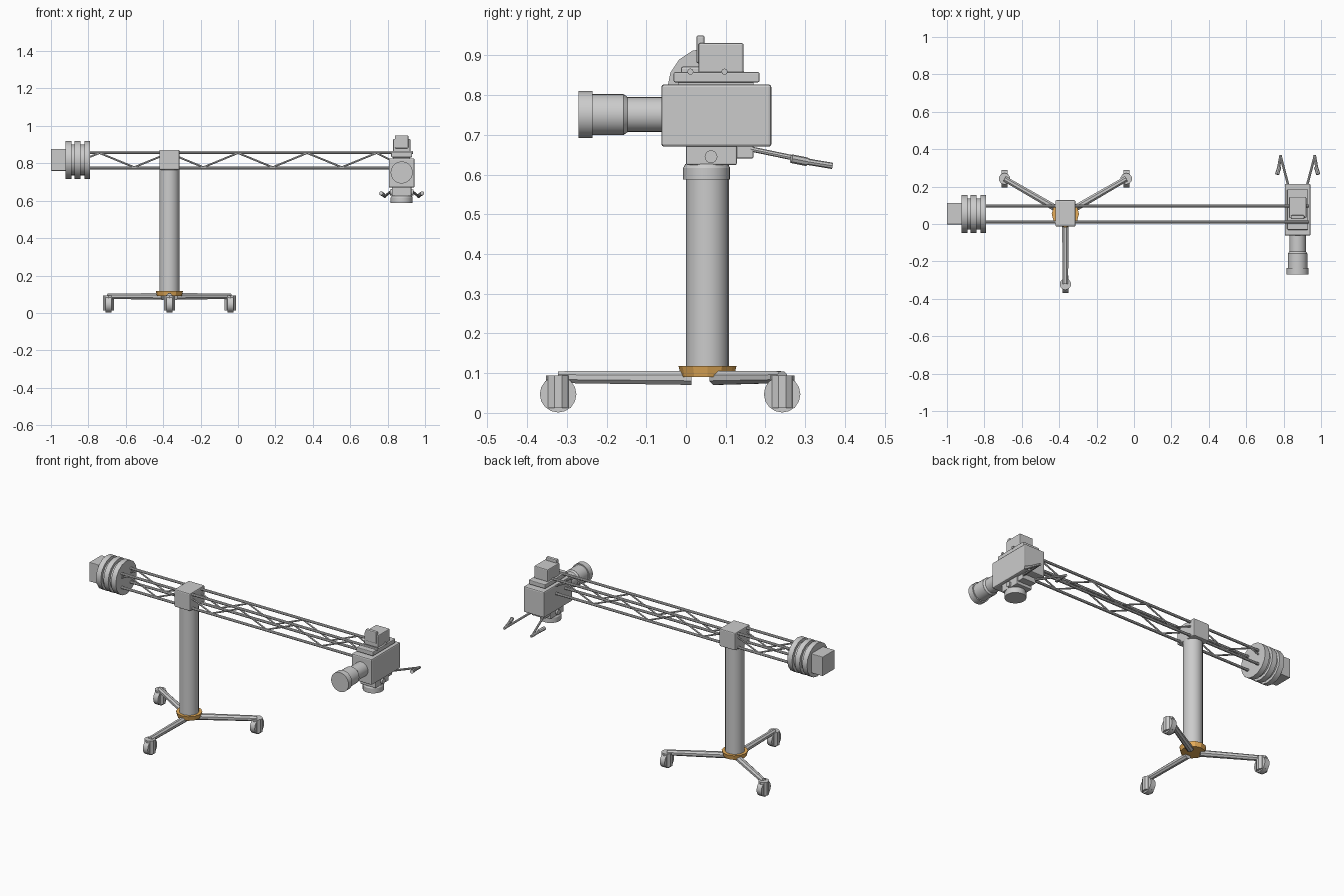
import bpy, math
from mathutils import Vector

if "Cube" in bpy.data.objects:
    bpy.data.objects.remove(bpy.data.objects["Cube"])

PX, PY = -0.367, 0.054      # pedestal axis
CX = 0.875                  # camera centre line


def box(name, x, y, z, bevel=0.0):
    """Box given by its (min, max) extents on each axis."""
    ext = (x, y, z)
    bpy.ops.mesh.primitive_cube_add(size=1, location=[(a + b) / 2 for a, b in ext])
    o = bpy.context.object
    o.name = name
    o.scale = [b - a for a, b in ext]
    bpy.ops.object.transform_apply(location=False, rotation=False, scale=True)
    if bevel:
        m = o.modifiers.new("bevel", 'BEVEL')
        m.width, m.segments = bevel, 2
    return o


def rod(name, a, b, r1, r2=None, sides=8, smooth=True, spin=0.0):
    """Cylinder or cone between two points."""
    a, b = Vector(a), Vector(b)
    d = b - a
    bpy.ops.mesh.primitive_cone_add(vertices=sides, radius1=r1, radius2=r1 if r2 is None else r2,
                                    depth=d.length, location=(a + b) / 2)
    o = bpy.context.object
    o.name = name
    q = d.to_track_quat('Z', 'Y')
    o.rotation_euler = q.to_euler()
    if spin:
        o.rotation_euler.rotate_axis('Z', spin)
    if smooth:
        bpy.ops.object.shade_smooth_by_angle(angle=math.radians(30))
    return o


# Pedestal: orange hub, column, pivot block
orange = bpy.data.materials.new("orange")
orange.diffuse_color = (0.8, 0.42, 0.1, 1)
orange.use_nodes = True
orange.node_tree.nodes["Principled BSDF"].inputs["Base Color"].default_value = orange.diffuse_color
hub = rod("base_hub", (PX, PY, 0.09), (PX, PY, 0.118), 0.066, 0.073, sides=12, smooth=False)
hub.data.materials.append(orange)
rod("column", (PX, PY, 0.11), (PX, PY, 0.78), 0.054, sides=20)
box("pivot_block", (PX - 0.054, PX + 0.054), (-0.013, 0.127), (0.765, 0.872), 0.006)

# Three legs with casters
for i, deg in enumerate((-90, 30, 150)):
    c, s = math.cos(math.radians(deg)), math.sin(math.radians(deg))
    tx, ty = PX + 0.376 * c, PY + 0.376 * s
    rod(f"leg_{i}", (PX + 0.04 * c, PY + 0.04 * s, 0.088), (tx, ty, 0.09),
        0.019, 0.016, smooth=False, spin=math.radians(22.5))
    rod(f"caster_housing_{i}", (tx, ty, 0.012), (tx, ty, 0.094), 0.031, sides=10, smooth=False)
    rod(f"caster_wheel_{i}", (tx - 0.016, ty, 0.047), (tx + 0.016, ty, 0.047), 0.046, sides=16)

# Truss boom: four rails with zigzag webs on both sides
ZB, ZT = 0.775, 0.859
for side, y in (("front", 0.011), ("back", 0.097)):
    for level, z in (("lower", ZB), ("upper", ZT)):
        rod(f"{side}_{level}_rail", (-0.82, y, z), (0.935, y, z), 0.008)
    pts = [(-0.74 + 0.185 * k, y, ZT - 0.004 if k % 2 == 0 else ZB + 0.004) for k in range(9)]
    pts = [(-0.83, y, 0.82)] + pts + [(0.85, y, 0.80)]
    for k in range(len(pts) - 1):
        rod(f"{side}_web_{k}", pts[k], pts[k + 1], 0.005, sides=6)

# Counterweight: end block, core and three discs
box("counterweight_block", (-1.0, -0.91), (-0.002, 0.113), (0.76, 0.877), 0.003)
rod("counterweight_core", (-0.915, PY, 0.818), (-0.80, PY, 0.818), 0.083, sides=16)
for i, x in enumerate((-0.907, -0.857, -0.806)):
    rod(f"counterweight_disc_{i}", (x - 0.016, PY, 0.818), (x + 0.016, PY, 0.818), 0.101, sides=16)

# Camera body, top plate, viewfinder box and sight
box("camera_body", (CX - 0.069, CX + 0.069), (-0.062, 0.215), (0.67, 0.827), 0.007)
box("camera_neck", (CX - 0.045, CX + 0.045), (-0.02, 0.17), (0.82, 0.84))
box("top_plate", (CX - 0.056, CX + 0.056), (-0.031, 0.185), (0.832, 0.858), 0.004)
box("viewfinder_box", (CX - 0.046, CX + 0.046), (0.031, 0.145), (0.855, 0.931), 0.005)
box("viewfinder_sight", (CX - 0.036, CX + 0.036), (0.026, 0.047), (0.88, 0.95), 0.005)

# Lens barrel
LZ = 0.751
for name, y0, y1, r0, r1 in (("lens_base", -0.05, -0.15, 0.044, 0.044),
                             ("lens_taper", -0.147, -0.158, 0.044, 0.052),
                             ("lens_barrel", -0.157, -0.237, 0.052, 0.052),
                             ("lens_hood", -0.235, -0.27, 0.059, 0.059)):
    rod(name, (CX, y0, LZ), (CX, y1, LZ), r0, r1, sides=24)

# Pan head below the camera
box("head_mount", (CX - 0.052, CX + 0.052), (0.0, 0.128), (0.624, 0.673), 0.004)
box("head_rear", (CX - 0.045, CX + 0.045), (0.12, 0.17), (0.641, 0.673), 0.003)
rod("head_disc", (CX, 0.052, 0.587), (CX, 0.052, 0.617), 0.059, sides=24)
rod("head_disc_rim", (CX, 0.052, 0.617), (CX, 0.052, 0.626), 0.059, 0.054, sides=24)

# Tilt knobs and pan handles, mirrored left and right
for side, m in (("left", -1), ("right", 1)):
    rod(f"{side}_tilt_knob", (CX + m * 0.04, 0.063, 0.645), (CX + m * 0.062, 0.063, 0.645), 0.016, sides=16)
    rod(f"{side}_pan_arm", (CX + m * 0.038, 0.16, 0.665), (CX + m * 0.092, 0.366, 0.622), 0.0065)
    rod(f"{side}_pan_grip", (CX + m * 0.110, 0.265, 0.640), (CX + m * 0.098, 0.305, 0.632), 0.011)
    rod(f"{side}_pan_grip_tip", (CX + m * 0.103, 0.295, 0.634), (CX + m * 0.090, 0.368, 0.622), 0.008)
